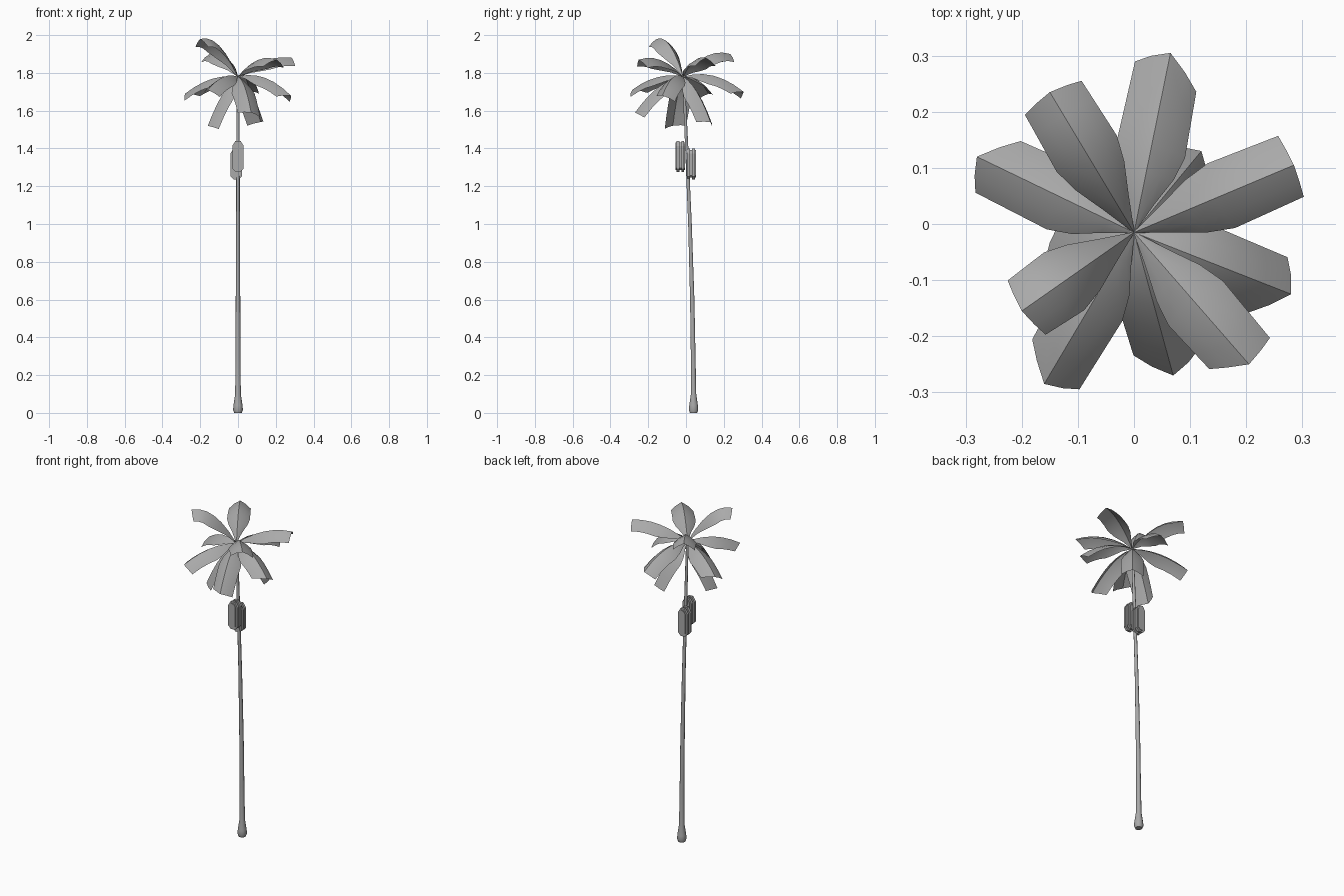
import bpy, bmesh, math
from mathutils import Vector

old = bpy.data.objects.get("Cube")
if old:
    bpy.data.objects.remove(old)

grey = bpy.data.materials.new("plain grey")
grey.use_nodes = True
grey.diffuse_color = (0.4, 0.4, 0.4, 1)
grey.node_tree.nodes["Principled BSDF"].inputs["Base Color"].default_value = (0.4, 0.4, 0.4, 1)


def finish(bm, name, angle, outward=True):
    if outward:
        bmesh.ops.recalc_face_normals(bm, faces=bm.faces)
    mesh = bpy.data.meshes.new(name)
    bm.to_mesh(mesh)
    bm.free()
    mesh.materials.append(grey)
    obj = bpy.data.objects.new(name, mesh)
    bpy.context.collection.objects.link(obj)
    bpy.ops.object.select_all(action="DESELECT")
    obj.select_set(True)
    bpy.context.view_layer.objects.active = obj
    bpy.ops.object.shade_smooth_by_angle(angle=math.radians(angle))
    return obj


def bridge(bm, a, b, closed=False):
    for i in range(len(a) if closed else len(a) - 1):
        j = (i + 1) % len(a)
        bm.faces.new((a[i], a[j], b[j], b[i]))


# Leaning trunk with a flared foot: (height, lean, radius)
profile = [(0, 0.04, 0.02), (0.015, 0.04, 0.026), (0.04, 0.04, 0.024),
           (0.1, 0.04, 0.015), (0.3, 0.038, 0.013), (0.6, 0.033, 0.012),
           (1.0, 0.021, 0.01), (1.4, 0.004, 0.009), (1.78, -0.013, 0.007)]
bm = bmesh.new()
rings = []
for z, y, r in profile:
    rings.append([bm.verts.new((r * math.cos(k * math.tau / 10),
                                y + r * math.sin(k * math.tau / 10), z)) for k in range(10)])
for lower, upper in zip(rings, rings[1:]):
    bridge(bm, lower, upper, True)
bm.faces.new(rings[0])
bm.faces.new(rings[-1])
finish(bm, "trunk", 50)

# Fronds: tip x, tip y, tip height, mid control height, pull-back of right edge
crown = Vector((0, -0.015, 1.78))
fronds = [
    (0.065, 0.305, 1.70, 1.83, 0.04), (0.285, 0.105, 1.88, 1.90, 0.0),
    (0.28, -0.125, 1.68, 1.82, 0.04), (0.205, -0.25, 1.87, 1.91, 0.03),
    (-0.16, -0.285, 1.71, 1.81, 0.04), (-0.20, -0.155, 1.98, 2.01, 0.0),
    (-0.28, 0.12, 1.69, 1.80, 0.04), (-0.15, 0.235, 1.90, 1.94, 0.0),
    (0.07, -0.27, 1.59, 1.77, 0.03), (0.12, 0.13, 1.54, 1.74, 0.02),
    (-0.16, -0.07, 1.52, 1.73, 0.02),
]
STEPS = 6
for n, (x, y, z, bend, pull) in enumerate(fronds):
    tip = Vector((x, y, z))
    mid = (crown + tip) / 2
    mid.z = bend
    flat = Vector((x, y + 0.015, 0)).normalized()
    side = Vector((-flat.y, flat.x, 0))
    bm = bmesh.new()
    rows = []
    for s in range(STEPS + 1):
        t = s / STEPS
        spine = crown * (1 - t) ** 2 + mid * 2 * t * (1 - t) + tip * t * t
        tangent = ((mid - crown) * (1 - t) + (tip - mid) * t).normalized()
        up = tangent.cross(side)
        half = 0.062 * (min(1, t / 0.42) * (1 - 0.12 * max(0, t - 0.42)) + 0.02)
        row = []
        for u in (1, 0.55, 0, -0.55, -1):
            drop = 0.75 * abs(u) ** 1.4 * half
            back = tangent * pull * t ** 3 * max(0, -u)
            row.append(bm.verts.new(spine + side * u * half - up * drop - back))
        rows.append(row)
    for a, b in zip(rows, rows[1:]):
        bridge(bm, b, a)
    finish(bm, f"frond_{n + 1}", 50, False)


# Chamfered upright panels, stacked in layers on either side of the trunk
def panel(name, x, y, z, width, depth, height):
    w, h, c = width / 2, height / 2, width * 0.28
    bm = bmesh.new()
    outline = [(-w, -h + c), (-w + c, -h), (w - c, -h), (w, -h + c),
               (w, h - 1.6 * c), (w - c, h), (-w + c, h), (-w, h - 1.6 * c)]
    face = bm.faces.new([bm.verts.new((x + px, y - depth / 2, z + pz)) for px, pz in outline])
    moved = bmesh.ops.extrude_face_region(bm, geom=[face])["geom"]
    bmesh.ops.translate(bm, vec=(0, depth, 0),
                        verts=[v for v in moved if isinstance(v, bmesh.types.BMVert)])
    finish(bm, name, 30)


for label, x, y, z in (("front", 0, -0.03, 1.358), ("rear", -0.01, 0.027, 1.318)):
    panel(label + "_panel_core", x, y, z, 0.04, 0.05, 0.145)
    for layer in (-1, 1):
        panel(f"{label}_panel_{'outer' if layer < 0 else 'inner'}",
              x, y + layer * 0.013, z, 0.06, 0.015, 0.165)
